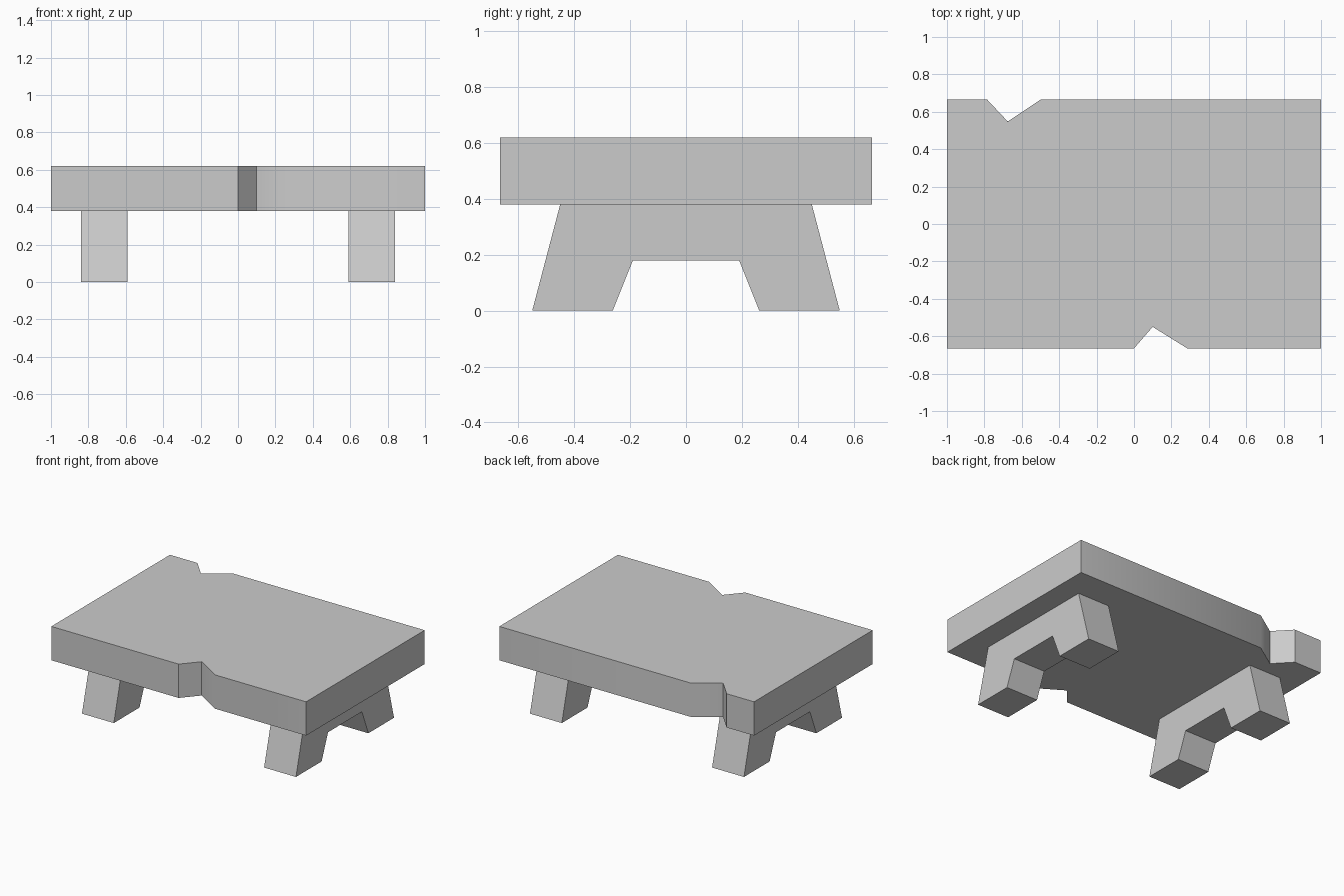
import bpy
import bmesh
import math
from mathutils import Vector

default_cube = bpy.data.objects.get("Cube")
if default_cube:
    bpy.data.objects.remove(default_cube, do_unlink=True)

# Single plain grey material
grey = bpy.data.materials.new("plain_grey")
grey.use_nodes = True
colour = (0.6, 0.6, 0.6, 1)
grey.diffuse_color = colour
shader = next(n for n in grey.node_tree.nodes if n.type == 'BSDF_PRINCIPLED')
shader.inputs["Base Color"].default_value = colour


def extrude_profile(name, points, depth):
    """Solid made by sweeping a closed outline along a straight direction."""
    bm = bmesh.new()
    face = bm.faces.new([bm.verts.new(p) for p in points])
    swept = bmesh.ops.extrude_face_region(bm, geom=[face], use_keep_orig=True)
    moved = [v for v in swept["geom"] if isinstance(v, bmesh.types.BMVert)]
    bmesh.ops.translate(bm, verts=moved, vec=Vector(depth))
    bmesh.ops.recalc_face_normals(bm, faces=bm.faces)
    mesh = bpy.data.meshes.new(name)
    bm.to_mesh(mesh)
    bm.free()
    mesh.materials.append(grey)
    obj = bpy.data.objects.new(name, mesh)
    bpy.context.collection.objects.link(obj)
    bpy.ops.object.select_all(action='DESELECT')
    obj.select_set(True)
    bpy.context.view_layer.objects.active = obj
    bpy.ops.object.shade_smooth_by_angle(angle=math.radians(40))
    return obj


# Thick table top with a chipped notch in the front and back edges
half_depth, underside, top = 0.665, 0.38, 0.62
front_notch = [(0, -half_depth), (0.1, -0.55), (0.285, -half_depth)]
back_notch = [(-0.5, half_depth), (-0.675, 0.548), (-0.785, half_depth)]
outline = ([(-1, -half_depth)] + front_notch
           + [(1, -half_depth), (1, half_depth)] + back_notch
           + [(-1, half_depth)])
extrude_profile("table_top", [(x, y, underside) for x, y in outline],
                (0, 0, top - underside))

# Trestle legs: splayed feet with a trapezoid opening between them
half_profile = [(0.45, underside), (0.55, 0), (0.262, 0), (0.19, 0.18)]
profile = half_profile + [(-y, z) for y, z in reversed(half_profile)]
leg_width = 0.25
for name, x in (("right_trestle", -0.84), ("left_trestle", 0.59)):
    extrude_profile(name, [(x, y, z) for y, z in profile], (leg_width, 0, 0))
